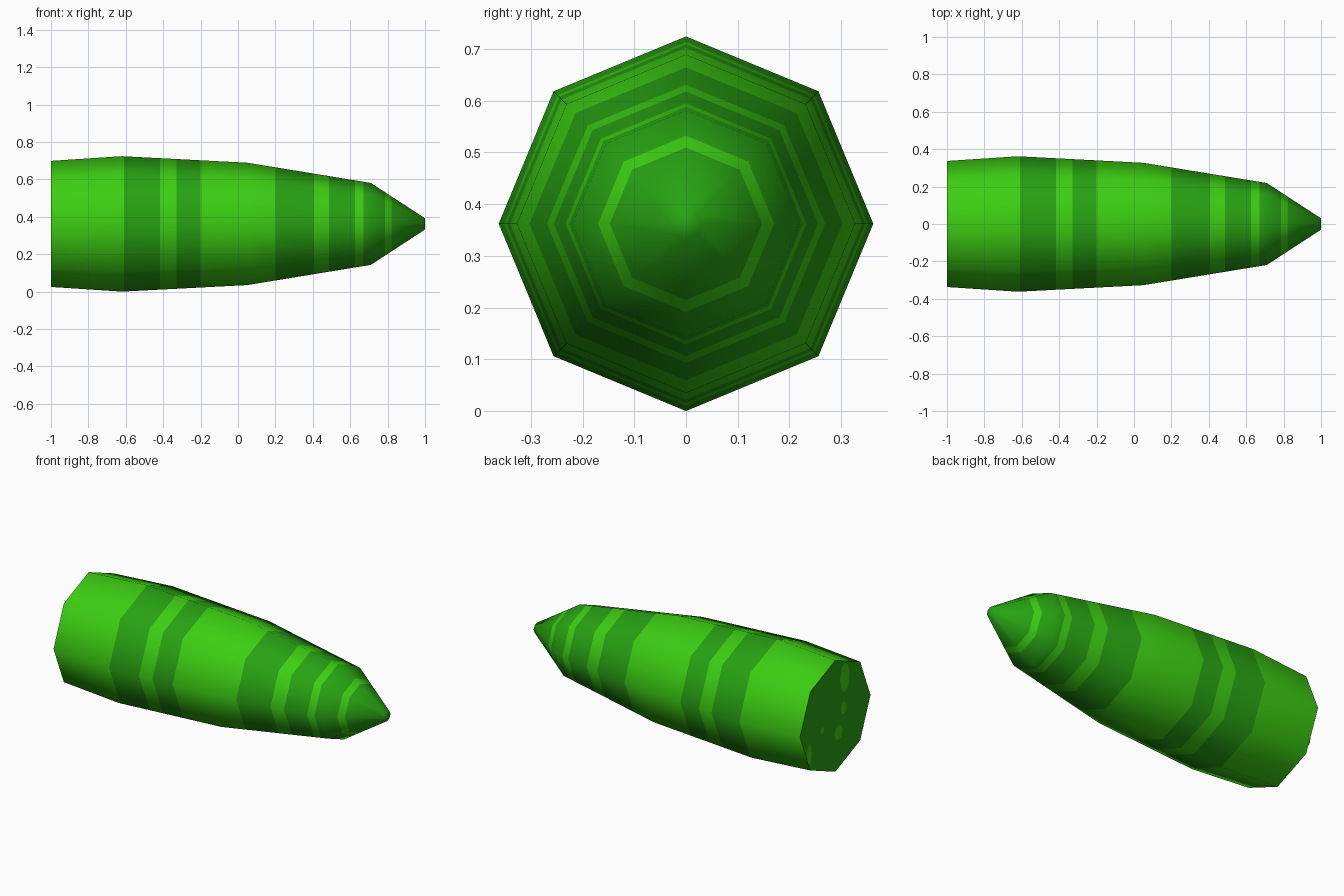
import bpy, bmesh, math

if "Cube" in bpy.data.objects:
    bpy.data.objects.remove(bpy.data.objects["Cube"])

CZ = 0.362  # height of the long axis

def material(name, rgb):
    m = bpy.data.materials.new(name)
    m.diffuse_color = (*rgb, 1.0)
    m.use_nodes = True
    m.node_tree.nodes["Principled BSDF"].inputs["Base Color"].default_value = m.diffuse_color
    return m

bright = material("bright green", (0.045, 0.62, 0.006))
dark = material("dark green", (0.02, 0.36, 0.006))

# Outline (x, radius) and the stripes along x
profile = [(-1.0, 0.337), (-0.62, 0.362), (0.05, 0.327), (0.71, 0.219), (1.0, 0.03)]
stripes = [(-0.61, -0.417), (-0.33, -0.2), (0.2, 0.406), (0.487, 0.626),
           (0.67, 0.785), (0.82, 1.01)]

def radius(x):
    for (x0, r0), (x1, r1) in zip(profile, profile[1:]):
        if x <= x1:
            return r0 + (r1 - r0) * (x - x0) / (x1 - x0)
    return profile[-1][1]

def finish(bm, name):
    bmesh.ops.recalc_face_normals(bm, faces=bm.faces[:])
    me = bpy.data.meshes.new(name)
    bm.to_mesh(me)
    bm.free()
    ob = bpy.data.objects.new(name, me)
    bpy.context.collection.objects.link(ob)
    me.materials.append(bright)
    me.materials.append(dark)
    return ob

# Eight-sided tapered body, cut at every outline point and stripe edge
xs = sorted({p[0] for p in profile} | {e for s in stripes for e in s if e < 1})
bm = bmesh.new()
rings = []
for x in xs:
    r = radius(x)
    rings.append([bm.verts.new((x, r * math.cos(a * math.pi / 4),
                                CZ + r * math.sin(a * math.pi / 4))) for a in range(8)])
for x0, x1, a, b in zip(xs, xs[1:], rings, rings[1:]):
    mid = (x0 + x1) / 2
    is_dark = any(s <= mid <= e for s, e in stripes)
    for i in range(8):
        j = (i + 1) % 8
        bm.faces.new((a[i], a[j], b[j], b[i])).material_index = int(is_dark)
for ring in (rings[0], rings[-1]):
    bm.faces.new(ring).material_index = 1
body = finish(bm, "body")
bpy.context.view_layer.objects.active = body
body.select_set(True)
bpy.ops.object.shade_smooth_by_angle(angle=math.radians(60))

# Pale blotches on the cut end: (y, z offset, half width, half height)
bm = bmesh.new()
for y, z, w, h in [(-0.09, 0.2, 0.045, 0.09), (-0.08, 0.02, 0.025, 0.04),
                   (-0.03, -0.11, 0.04, 0.045), (0.25, -0.14, 0.025, 0.06),
                   (0.125, -0.04, 0.02, 0.02)]:
    bm.faces.new([bm.verts.new((-1.001, y + w * math.cos(k * math.pi / 4),
                                CZ + z + h * math.sin(k * math.pi / 4)))
                  for k in range(8, 0, -1)])
for f in bm.faces:
    f.normal_update()
    if f.normal.x > 0:
        f.normal_flip()
me = bpy.data.meshes.new("end_blotches")
bm.to_mesh(me)
bm.free()
me.materials.append(bright)
bpy.context.collection.objects.link(bpy.data.objects.new("end_blotches", me))
